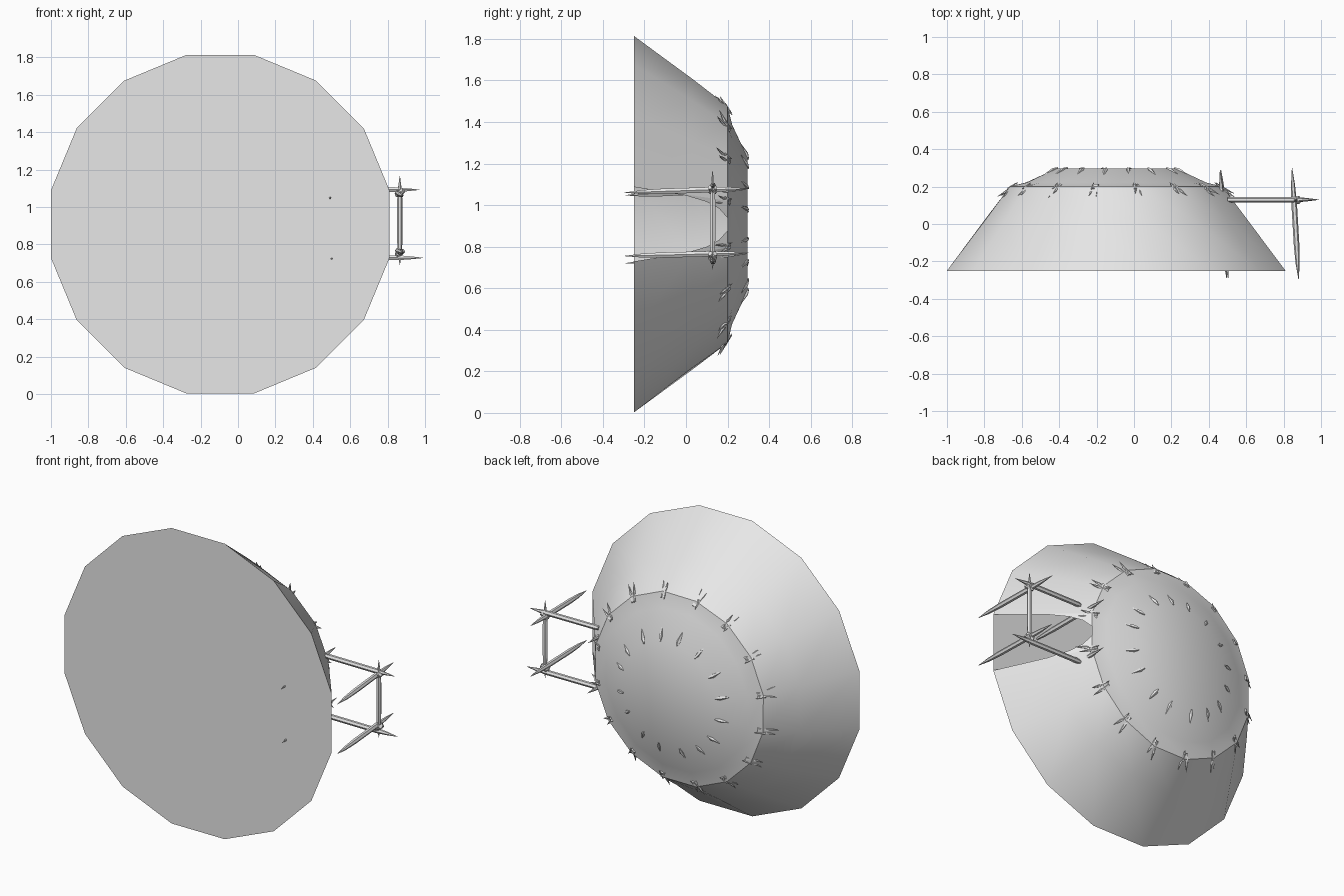
import bpy, bmesh, math, random
from mathutils import Vector

random.seed(4)
old = bpy.data.objects.get("Cube")
if old:
    bpy.data.objects.remove(old, do_unlink=True)

CX, CZ, SIDES = -0.095, 0.908, 16
HALF = math.pi / SIDES
RIM_R, EAVE_R, CAP_R = 0.923, 0.58, 0.325
RIM_Y, EAVE_Y, CAP_Y = -0.25, 0.2, 0.297

grey = bpy.data.materials.new("plain_grey")
grey.use_nodes = True
grey.diffuse_color = (0.8, 0.8, 0.8, 1)
grey.node_tree.nodes["Principled BSDF"].inputs["Base Color"].default_value = (0.8, 0.8, 0.8, 1)


def polar(r, a, y):
    return Vector((CX + r * math.cos(a), y, CZ + r * math.sin(a)))


def wall_radius(y):
    return RIM_R + (EAVE_R - RIM_R) * (y - RIM_Y) / (EAVE_Y - RIM_Y)


def finish(name, bm, angle=35, recalc=True):
    if recalc:
        bmesh.ops.recalc_face_normals(bm, faces=bm.faces)
    mesh = bpy.data.meshes.new(name)
    bm.to_mesh(mesh)
    bm.free()
    mesh.materials.append(grey)
    obj = bpy.data.objects.new(name, mesh)
    bpy.context.collection.objects.link(obj)
    bpy.ops.object.select_all(action="DESELECT")
    obj.select_set(True)
    bpy.context.view_layer.objects.active = obj
    bpy.ops.object.shade_smooth_by_angle(angle=math.radians(angle))
    return obj


def add_tube(bm, start, end, stations, sides=6):
    """Tapered pole: stations are (fraction along, radius)."""
    start, end = Vector(start), Vector(end)
    turn = (end - start).to_track_quat("Z", "Y")
    loops = []
    for t, r in stations:
        mid = start.lerp(end, t)
        loops.append([bm.verts.new(mid + turn @ Vector((r * math.cos(k * math.tau / sides),
                                                       r * math.sin(k * math.tau / sides), 0)))
                      for k in range(sides)])
    for a, b in zip(loops, loops[1:]):
        for k in range(sides):
            n = (k + 1) % sides
            bm.faces.new((a[k], a[n], b[n], b[k]))
    bm.faces.new(loops[0][::-1])
    bm.faces.new(loops[-1])


# Wall and roof skin: stacked rings, with the doorway panel left open
bm = bmesh.new()
fold_y = 0.03
profile = [(RIM_R, RIM_Y, 0), (wall_radius(fold_y), fold_y, 0.006),
           (EAVE_R, EAVE_Y, 0.003), (0.49, 0.222, 0.004), (CAP_R, CAP_Y, 0)]
rings = []
for r, y, wobble in profile:
    ring = []
    for i in range(SIDES):
        at_door = i in (0, SIDES - 1)
        shift = 0 if at_door else random.uniform(-wobble, wobble)
        ring.append(bm.verts.new(polar(r + shift, (2 * i + 1) * HALF, y)))
    rings.append(ring)
for level, (a, b) in enumerate(zip(rings, rings[1:])):
    for i in range(SIDES):
        if i == SIDES - 1 and level < 2:
            continue
        n = (i + 1) % SIDES
        bm.faces.new((a[i], b[i], b[n], a[n]))
bm.faces.new(rings[-1])
bm.faces.new(rings[0])
finish("tent_skin", bm, 30)

# Curved flaps that narrow the top of the doorway
bm = bmesh.new()
opening = [(RIM_Y, 0.179), (0.0, 0.138), (0.1, 0.108), (0.16, 0.075), (EAVE_Y, 0.03)]
for side in (-1, 1):
    rows = []
    for y, inner in opening:
        r = wall_radius(y)
        x = CX + r * math.cos(HALF)
        rows.append([bm.verts.new((x, y, CZ + side * w)) for w in (r * math.sin(HALF), inner)])
    for a, b in zip(rows, rows[1:]):
        loop = (a[0], a[1], b[1], b[0])
        bm.faces.new(loop if side < 0 else loop[::-1])
finish("doorway_flaps", bm, recalc=False)

# Pole tips poking out around the eave, two at each corner
bm = bmesh.new()
for i in range(SIDES):
    a = (2 * i + 1) * HALF
    for side in (-1, 1):
        reach = random.uniform(0.62, 0.645)
        add_tube(bm, polar(0.545, a + side * 0.01, 0.207),
                 polar(reach, a + side * random.uniform(0.02, 0.05), random.uniform(0.14, 0.165)),
                 [(0, 0.011), (0.5, 0.008), (1, 0.001)], 5)
    # short tip leaning back onto the roof
    add_tube(bm, polar(0.585, a + 0.02, 0.185), polar(0.54, a + 0.03, 0.222),
             [(0, 0.011), (1, 0.001)], 5)
finish("eave_pole_tips", bm)

# Small folds raised around the smoke cap
bm = bmesh.new()
for i in range(SIDES):
    a = (2 * i + 1) * HALF + random.uniform(-0.03, 0.03)
    add_tube(bm, polar(0.4, a, 0.258), polar(0.318, a, 0.301),
             [(0, 0.002), (0.7, 0.012), (1, 0.003)], 5)
finish("cap_folds", bm)

# Doorway frame: sharpened posts, porch beams and a lintel
pointed = [(0, 0.001), (0.14, 0.011), (0.3, 0.015), (0.7, 0.015), (0.86, 0.01), (1, 0.001)]
blunt = [(0, 0.011), (0.05, 0.015), (0.72, 0.015), (0.85, 0.01), (1, 0.001)]
posts = {
    "outer_post_upper": ((0.88, -0.295, 1.06), (0.845, 0.3, 1.08)),
    "outer_post_lower": ((0.88, -0.295, 0.755), (0.845, 0.3, 0.77)),
    "inner_post_upper": ((0.495, -0.29, 1.047), (0.46, 0.29, 1.075)),
    "inner_post_lower": ((0.503, -0.29, 0.72), (0.465, 0.29, 0.765)),
    "lintel": ((0.865, 0.128, 0.69), (0.865, 0.128, 1.165)),
}
for name, (start, end) in posts.items():
    bm = bmesh.new()
    add_tube(bm, start, end, pointed)
    finish(name, bm)
for name, z, tip in (("porch_beam_upper", 1.092, 0.97), ("porch_beam_lower", 0.728, 0.99)):
    bm = bmesh.new()
    add_tube(bm, (0.5, 0.13, z + 0.002), (tip, 0.13, z), blunt)
    finish(name, bm)

# Lashings where the poles cross
bm = bmesh.new()
for z in (1.075, 0.755):
    for lean in (-1, 1):
        add_tube(bm, (0.845, 0.128 - lean * 0.012, z - 0.012), (0.885, 0.128 + lean * 0.012, z + 0.012),
                 [(0, 0.012), (0.5, 0.019), (1, 0.012)])
finish("lashings", bm)
